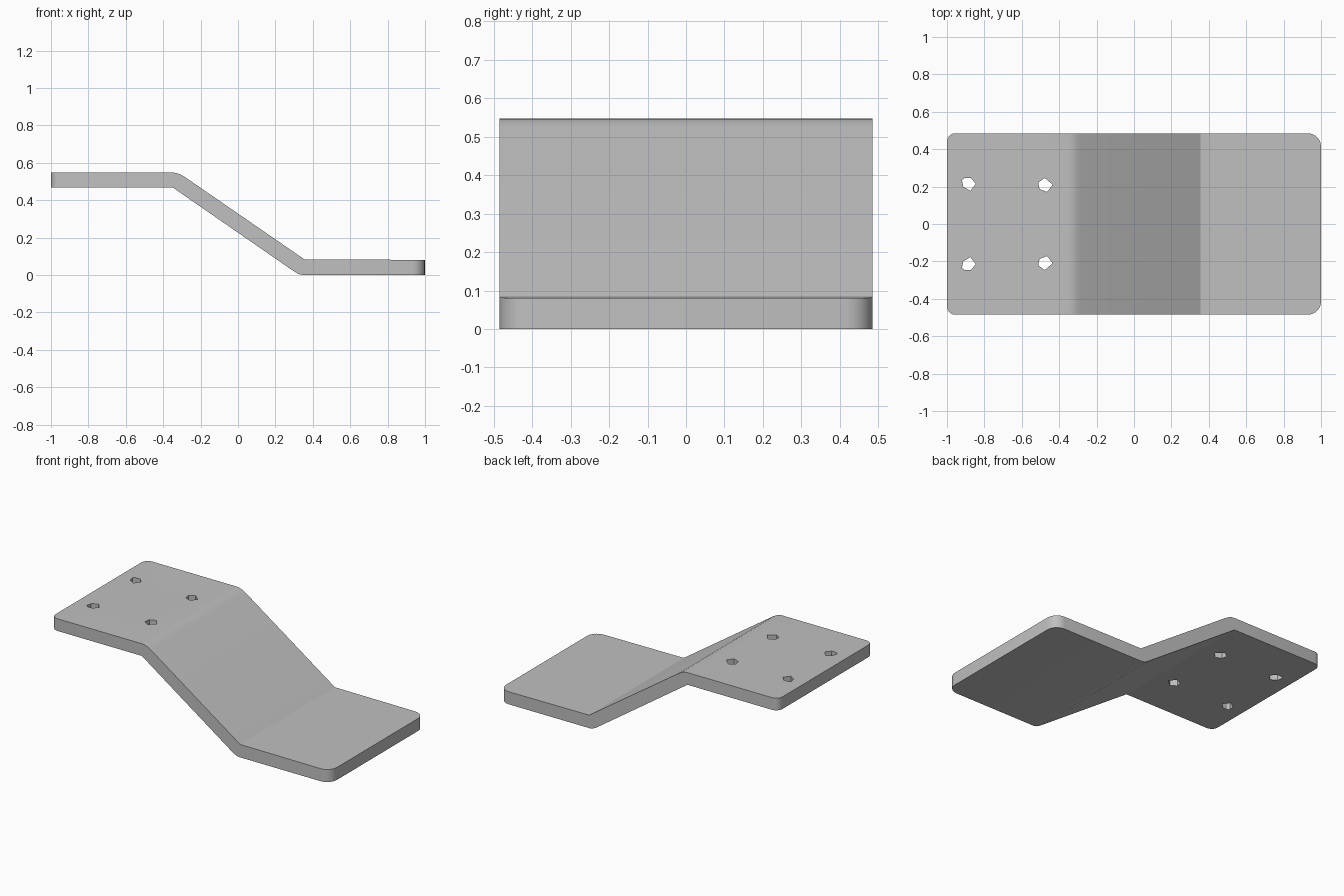
import bpy
import bmesh
import math
from mathutils import Vector

if "Cube" in bpy.data.objects:
    bpy.data.objects.remove(bpy.data.objects["Cube"], do_unlink=True)

HALF_WIDTH = 0.485

# Single grey metal
grey = bpy.data.materials.new("grey_metal")
grey.use_nodes = True
colour = (0.53, 0.53, 0.53, 1)
grey.diffuse_color = colour
grey.node_tree.nodes["Principled BSDF"].inputs["Base Color"].default_value = colour


def prism(name, points, offset, round_corners=False):
    """Extrude a closed outline by the offset vector into a solid object."""
    bm = bmesh.new()
    face = bm.faces.new([bm.verts.new(p) for p in points])
    result = bmesh.ops.extrude_face_region(bm, geom=[face])
    verts = [g for g in result["geom"] if isinstance(g, bmesh.types.BMVert)]
    bmesh.ops.translate(bm, verts=verts, vec=Vector(offset))
    bmesh.ops.recalc_face_normals(bm, faces=bm.faces)
    if round_corners:
        for side, radius in ((-1, 0.045), (1, 0.07)):
            edges = [e for e in bm.edges
                     if all(abs(v.co.x - side) < 1e-4 for v in e.verts)
                     and abs(e.verts[0].co.y - e.verts[1].co.y) < 1e-4]
            bmesh.ops.bevel(bm, geom=edges, offset=radius, segments=5,
                            profile=0.5, affect='EDGES')
    mesh = bpy.data.meshes.new(name)
    bm.to_mesh(mesh)
    bm.free()
    mesh.materials.append(grey)
    obj = bpy.data.objects.new(name, mesh)
    bpy.context.collection.objects.link(obj)
    return obj


# Bent plate: upper flange, sloping web and lower flange
top = [(-1, 0.548), (-0.35, 0.548), (-0.33, 0.546), (-0.31, 0.539),
       (-0.285, 0.525), (0.355, 0.084), (1, 0.081)]
bottom = [(1, 0), (0.35, 0), (0.325, 0.005), (0.303, 0.017), (-0.35, 0.469), (-1, 0.469)]
plate = prism("bent_plate", [(x, -HALF_WIDTH, z) for x, z in top + bottom],
              (0, 2 * HALF_WIDTH, 0), round_corners=True)

# Coarse bolt holes, mirrored front to back
outer_hole = [(-0.92, 0.236), (-0.905, 0.246), (-0.872, 0.246),
              (-0.846, 0.215), (-0.875, 0.177), (-0.913, 0.2)]
inner_hole = [(-0.512, 0.222), (-0.477, 0.246), (-0.435, 0.21),
              (-0.465, 0.171), (-0.505, 0.187)]
for label, outline in (("outer", outer_hole), ("inner", inner_hole)):
    for place, side in (("back", 1), ("front", -1)):
        cutter = prism(f"{label}_{place}_hole_cutter",
                       [(x, y * side, 0.4) for x, y in outline], (0, 0, 0.25))
        cutter.hide_render = True
        cut = plate.modifiers.new("bolt_hole", 'BOOLEAN')
        cut.operation = 'DIFFERENCE'
        cut.solver = 'EXACT'
        cut.object = cutter
        bpy.context.view_layer.objects.active = plate
        bpy.ops.object.modifier_apply(modifier=cut.name)
        bpy.data.objects.remove(cutter, do_unlink=True)

# Smooth bends and corners, keep the sheet edges crisp
bpy.ops.object.select_all(action='DESELECT')
plate.select_set(True)
bpy.context.view_layer.objects.active = plate
bpy.ops.object.shade_smooth_by_angle(angle=math.radians(30))
